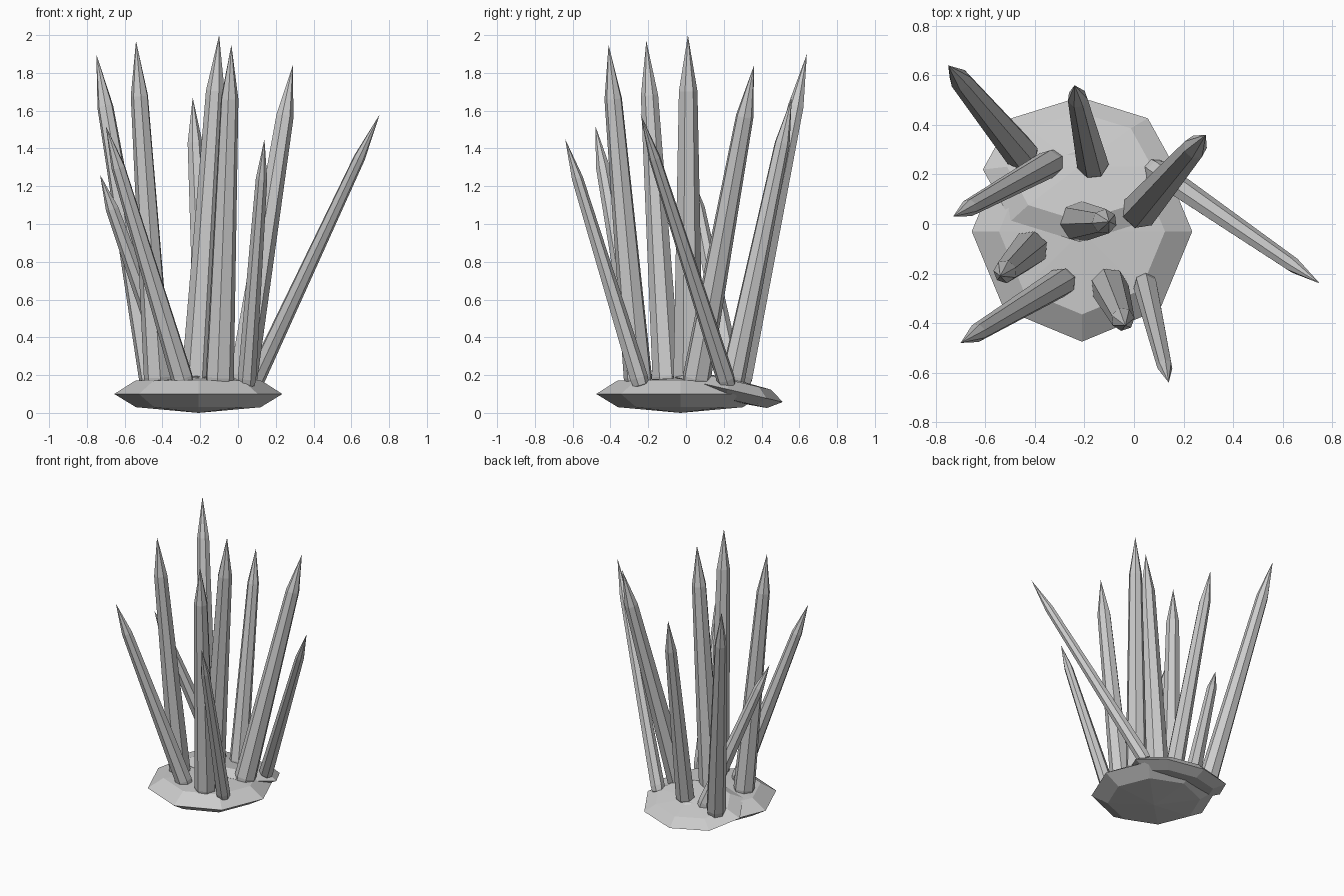
import bpy, bmesh, math
from mathutils import Vector, Matrix

cube = bpy.data.objects.get("Cube")
if cube:
    bpy.data.objects.remove(cube, do_unlink=True)

stone = bpy.data.materials.new("pale_grey_stone")
stone.use_nodes = True
stone.diffuse_color = (0.6, 0.6, 0.6, 1)
stone.node_tree.nodes["Principled BSDF"].inputs["Base Color"].default_value = (0.6, 0.6, 0.6, 1)


def lathe(name, profile, sides, matrix, turn=0.0):
    """Faceted solid from (radius, height) pairs; a zero radius closes to a point."""
    bm = bmesh.new()
    rings = []
    for r, h in profile:
        count = sides if r > 0 else 1
        angles = [turn + math.tau * i / sides for i in range(count)]
        rings.append([bm.verts.new((r * math.cos(a), r * math.sin(a), h)) for a in angles])
    for low, high in zip(rings, rings[1:]):
        for i in range(sides):
            j = (i + 1) % sides
            corners = [low[i % len(low)], low[j % len(low)], high[j % len(high)], high[i % len(high)]]
            bm.faces.new(list(dict.fromkeys(corners)))
    bmesh.ops.recalc_face_normals(bm, faces=bm.faces)
    mesh = bpy.data.meshes.new(name)
    bm.to_mesh(mesh)
    bm.free()
    mesh.materials.append(stone)
    obj = bpy.data.objects.new(name, mesh)
    obj.matrix_world = matrix
    bpy.context.collection.objects.link(obj)
    return obj


# Flat base stones: a level one and a tilted one behind it
lathe("base_stone", [(0, 0), (0.33, 0.03), (0.445, 0.10), (0.335, 0.17), (0, 0.185)],
      8, Matrix.Translation((-0.21, -0.03, 0)))
lathe("tilted_base_stone", [(0, -0.06), (0.75, -0.05), (1, 0), (0.75, 0.05), (0, 0.06)], 8,
      Matrix.Translation((-0.22, 0.22, 0.125)) @ Matrix.Rotation(math.radians(-13), 4, 'X')
      @ Matrix.Diagonal((0.39, 0.30, 1, 1)))

# Crystals: foot (x, y), tip (x, y, z), foot radius
crystals = {
    "back_right_crystal": ((-0.45, 0.28), (-0.75, 0.64, 1.90), 0.07),
    "right_crystal": ((-0.33, 0.25), (-0.73, 0.03, 1.26), 0.057),
    "front_right_crystal": ((-0.285, -0.23), (-0.70, -0.48, 1.52), 0.06),
    "inner_right_crystal": ((-0.42, -0.10), (-0.54, -0.21, 1.97), 0.076),
    "back_crystal": ((-0.165, 0.24), (-0.24, 0.56, 1.67), 0.066),
    "centre_crystal": ((-0.22, 0.01), (-0.10, 0.01, 2.00), 0.082),
    "front_crystal": ((-0.10, -0.25), (-0.035, -0.41, 1.95), 0.077),
    "front_left_crystal": ((0.045, -0.24), (0.14, -0.64, 1.45), 0.05),
    "back_left_crystal": ((0.02, 0.05), (0.29, 0.36, 1.84), 0.077),
    "left_crystal": ((0.08, 0.22), (0.75, -0.24, 1.58), 0.05),
}
for n, (name, (foot, tip, radius)) in enumerate(crystals.items()):
    start = Vector((*foot, 0.15))
    axis = Vector(tip) - start
    length = axis.length
    profile = [(0, -0.02), (radius * 0.9, 0), (radius, 0.04),
               (radius * 0.62, length * 0.84), (0, length)]
    lathe(name, profile, 7,
          Matrix.Translation(start) @ axis.to_track_quat('Z', 'Y').to_matrix().to_4x4(), n * 0.7)
